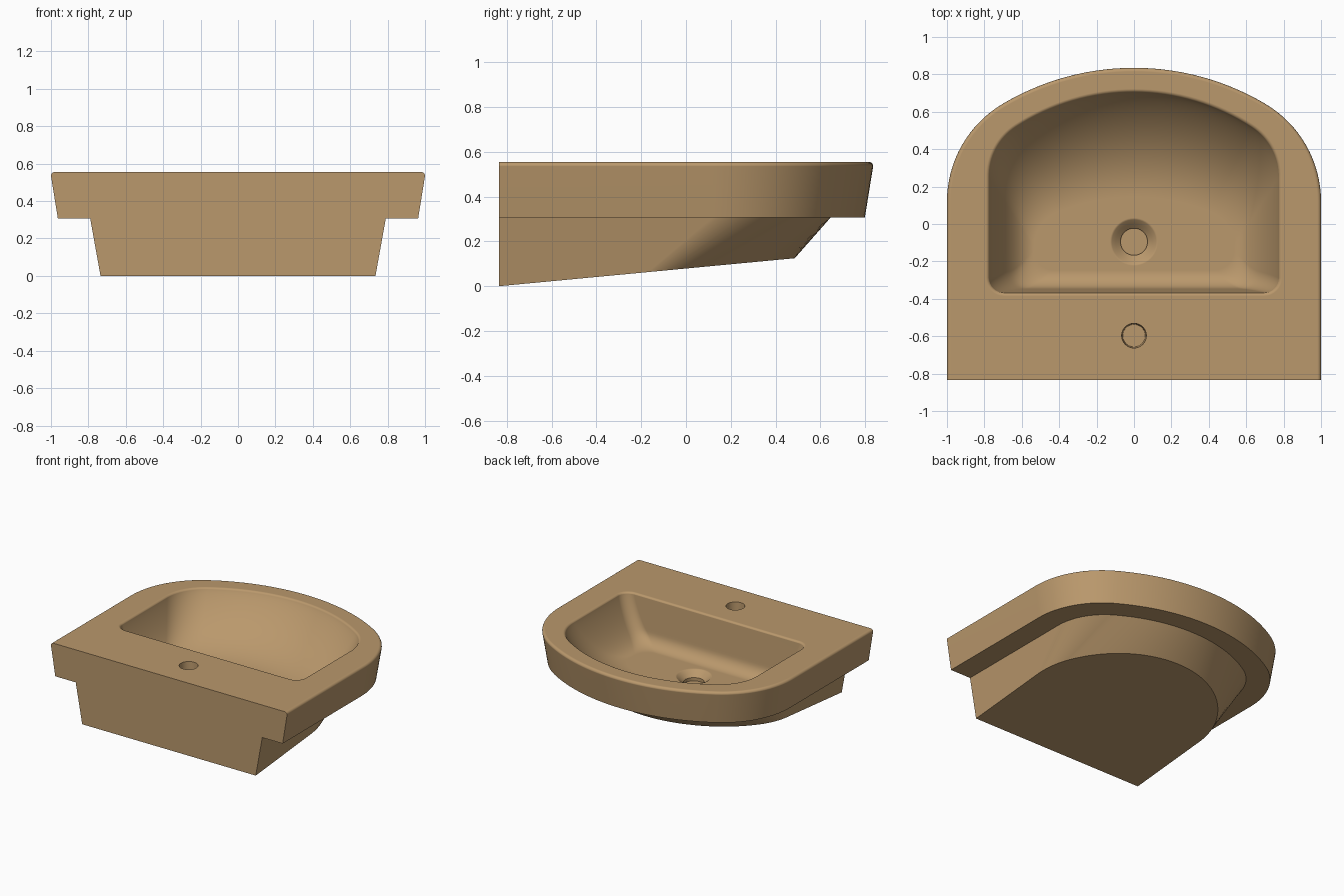
import bpy, bmesh
from math import sin, cos, pi, atan2, sqrt

if "Cube" in bpy.data.objects:
    bpy.data.objects.remove(bpy.data.objects["Cube"])

TOP, BACK = 0.555, -0.835

clay = bpy.data.materials.new("tan_ceramic")
clay.use_nodes = True
clay.diffuse_color = (0.49, 0.315, 0.15, 1)
clay.node_tree.nodes["Principled BSDF"].inputs["Base Color"].default_value = clay.diffuse_color


def d_outline(hw, yb, ys, yf, r, rb=0.0, n=16):
    """Basin plan: straight back and sides, corner arcs tangent to one wide front arc."""
    a, b = hw - r, yf - ys
    big = (a * a + b * b - r * r) / (2 * (b - r))
    turn = atan2(ys - yf + big, a)
    half = []
    if rb:
        for i in range(9):
            t = -pi / 2 + pi / 2 * i / 8
            half.append((hw - rb + rb * cos(t), yb + rb + rb * sin(t)))
    else:
        half.append((hw, yb))
    for i in range(n):
        t = turn * i / n
        half.append((a + r * cos(t), ys + r * sin(t)))
    for i in range(n):
        t = turn + (pi / 2 - turn) * i / n
        half.append((big * cos(t), yf - big + big * sin(t)))
    return half + [(0, yf)] + [(-x, y) for x, y in reversed(half)]


def circle(r, y, n=48):
    return [(r * cos(2 * pi * i / n), y + r * sin(2 * pi * i / n)) for i in range(n)]


def at(outline, z):
    return [(x, y, z) for x, y in outline]


def loft(name, rings):
    """Closed solid through rings listed from bottom to top."""
    bm = bmesh.new()
    rows = [[bm.verts.new(p) for p in ring] for ring in rings]
    n = len(rows[0])
    for low, high in zip(rows, rows[1:]):
        for i in range(n):
            j = (i + 1) % n
            bm.faces.new((low[i], low[j], high[j], high[i]))
    bm.faces.new(rows[0][::-1])
    bm.faces.new(rows[-1])
    bmesh.ops.recalc_face_normals(bm, faces=bm.faces)
    mesh = bpy.data.meshes.new(name)
    bm.to_mesh(mesh)
    bm.free()
    mesh.materials.append(clay)
    ob = bpy.data.objects.new(name, mesh)
    bpy.context.collection.objects.link(ob)
    return ob


def combine(target, other, operation):
    mod = target.modifiers.new("combine", 'BOOLEAN')
    mod.operation, mod.solver, mod.object = operation, 'EXACT', other
    bpy.context.view_layer.objects.active = target
    bpy.ops.object.modifier_apply(modifier=mod.name)
    bpy.data.objects.remove(other)


# Rim slab: tapered sides, rounded top edge, flat back
def rim_ring(inset, z):
    return at(d_outline(1 - inset, BACK, 0.12, 0.835 - inset, 0.607 - inset), z)


EDGE = 0.02
slab = [(0.037, 0.306)]
for i in range(7):
    t = pi / 2 * i / 6
    slab.append((EDGE * (1 - cos(t)), TOP - EDGE + EDGE * sin(t)))
sink = loft("sink_basin", [rim_ring(d, z) for d, z in slab])

# Lower body: sloping underside, front pulled back
under = [(x, y, (y - BACK) * 0.0945) for x, y in d_outline(0.735, BACK, -0.17, 0.485, 0.54)]
waist = d_outline(0.79, BACK, 0.12, 0.645, 0.42)
body = loft("lower_body", [under, at(waist, 0.306), at(waist, 0.33)])
combine(sink, body, 'UNION')

# Bowl hollow: scooped front and sides, steep back wall with a rounded foot
FLOOR, LIP, FOOT = 0.21, 0.02, 0.09
START = TOP - LIP / 2
DEPTH = START - FLOOR


def bowl_ring(u, z, grow=0.0):
    drop = START - z
    past = max(drop - DEPTH + FOOT, 0)
    back = 0.03 * max(drop, 0) / DEPTH + FOOT - sqrt(max(FOOT * FOOT - past * past, 0))
    ring = d_outline(0.775 - 0.24 * u + grow, -0.368 + back - grow, 0.25 - 0.37 * u,
                     0.705 - 0.56 * u + grow, 0.32 - 0.12 * u + grow, 0.08 + 0.03 * u + grow)
    return at(ring, z)


hollow = []
for i in range(25):
    t = pi / 2 * (1 - i / 24)
    hollow.append(bowl_ring(1 - cos(t), START - DEPTH * sin(t) ** 1.8))
for i in range(1, 6):
    t = pi / 6 + pi / 3 * i / 5
    hollow.append(bowl_ring(0, TOP - LIP + LIP * sin(t), LIP * (cos(pi / 6) - cos(t))))
hollow.append(bowl_ring(0, TOP + 0.1, LIP))
combine(sink, loft("bowl_cutter", hollow), 'DIFFERENCE')

# Drain: softly flared seat above a shallow blind hole
drain = [(0.072, 0.14), (0.072, 0.165), (0.098, 0.188), (0.118, 0.205), (0.128, FLOOR), (0.128, 0.26)]
combine(sink, loft("drain_cutter", [at(circle(r, -0.095), z) for r, z in drain]), 'DIFFERENCE')

# Tap hole, slightly tapered
tap = [(0.06, 0.4), (0.066, TOP), (0.066, TOP + 0.1)]
combine(sink, loft("tap_cutter", [at(circle(r, -0.597), z) for r, z in tap]), 'DIFFERENCE')

# Smooth shading with crisp edges
bpy.ops.object.select_all(action='DESELECT')
sink.select_set(True)
bpy.context.view_layer.objects.active = sink
bpy.ops.object.shade_smooth_by_angle(angle=pi / 6)
weighted = sink.modifiers.new("weighted_normals", 'WEIGHTED_NORMAL')
weighted.keep_sharp = True
